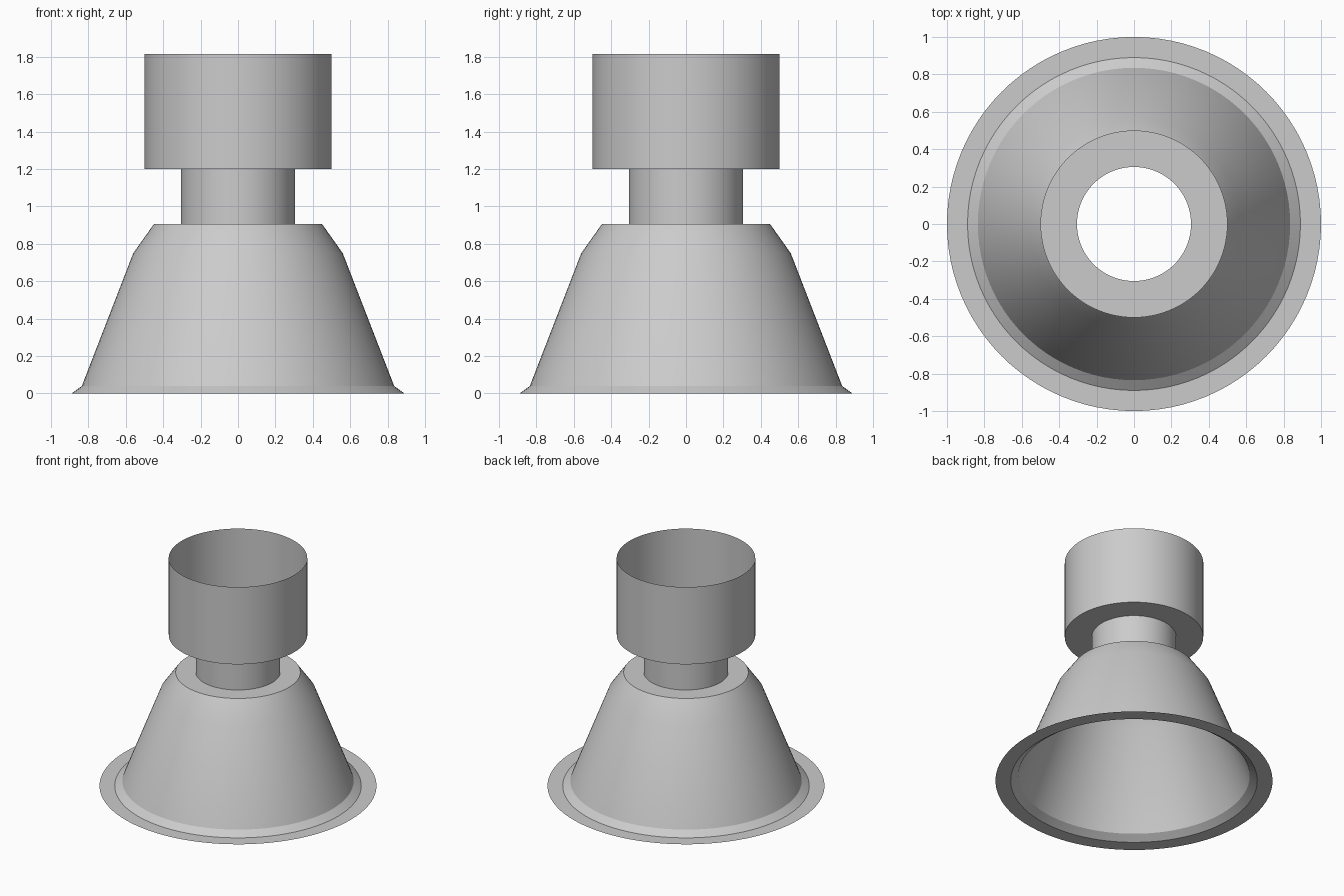
import bpy
import math

cube = bpy.data.objects.get("Cube")
if cube:
    bpy.data.objects.remove(cube, do_unlink=True)

SIDES = 96
GREY = (0.6, 0.6, 0.6, 1.0)

mat = bpy.data.materials.new("light_grey")
mat.use_nodes = True
mat.diffuse_color = GREY
mat.node_tree.nodes["Principled BSDF"].inputs["Base Color"].default_value = GREY


def lathe(name, profile):
    """Spin (radius, height) points around z as an open sheet."""
    verts = [(r * math.cos(a), r * math.sin(a), z)
             for r, z in profile
             for a in (math.tau * i / SIDES for i in range(SIDES))]
    faces = []
    for ring in range(len(profile) - 1):
        low, high = ring * SIDES, (ring + 1) * SIDES
        for i in range(SIDES):
            j = (i + 1) % SIDES
            faces.append((low + i, low + j, high + j, high + i))
    mesh = bpy.data.meshes.new(name)
    mesh.from_pydata(verts, [], faces)
    mesh.materials.append(mat)
    obj = bpy.data.objects.new(name, mesh)
    bpy.context.collection.objects.link(obj)
    bpy.ops.object.select_all(action="DESELECT")
    obj.select_set(True)
    bpy.context.view_layer.objects.active = obj
    bpy.ops.object.shade_smooth_by_angle(angle=math.radians(30))
    return obj


# Flat rim, short lip, flared shade and its top shoulder
lathe("reflector_shade", [(1.0, 0.0), (0.89, 0.0), (0.835, 0.04),
                          (0.56, 0.75), (0.45, 0.905), (0.305, 0.905)])
# Narrow open neck
lathe("neck", [(0.305, 0.905), (0.305, 1.2)])
# Wide open-topped housing with a ring floor
lathe("housing", [(0.305, 1.2), (0.5, 1.2), (0.5, 1.815)])
